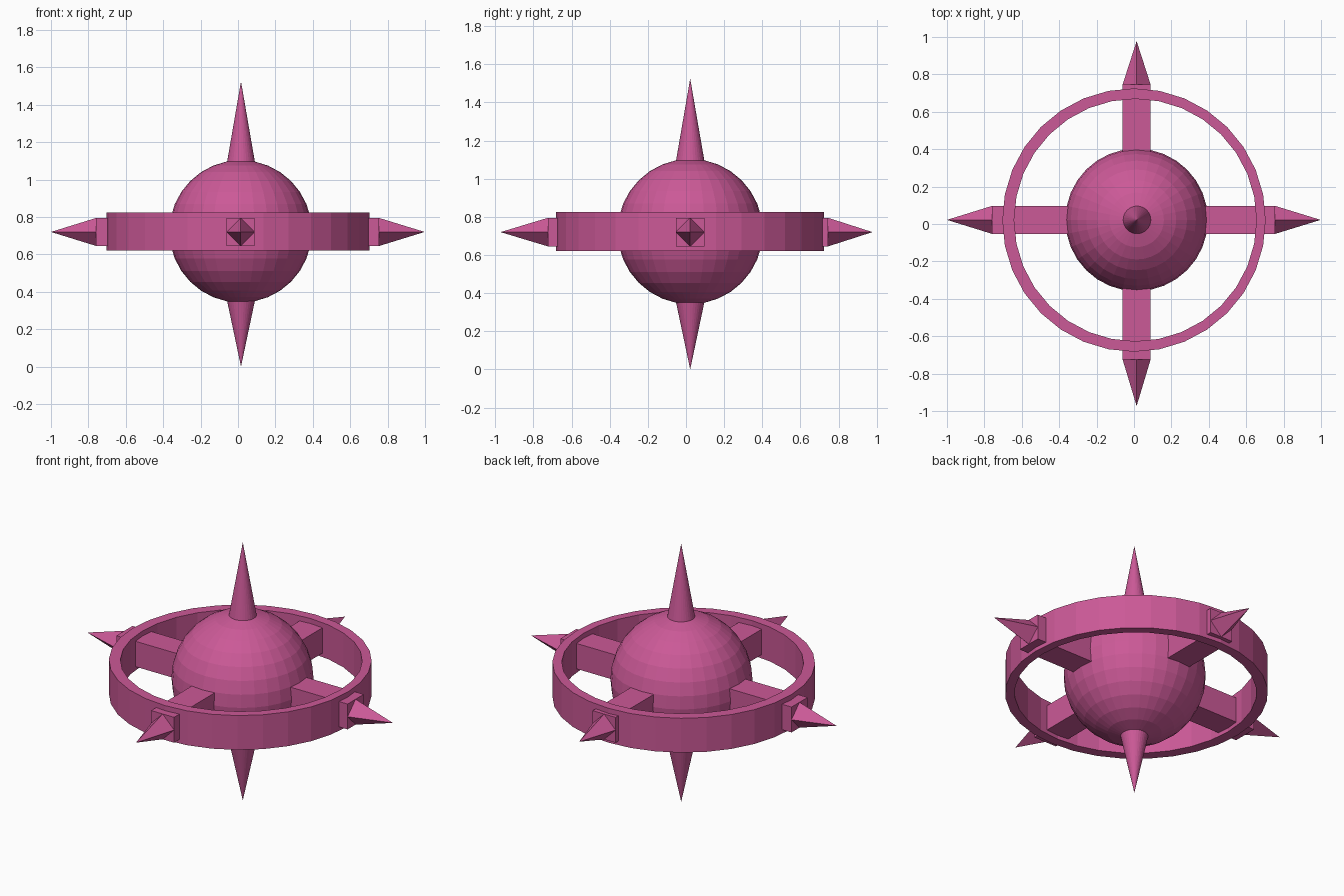
import bpy, bmesh, math
from mathutils import Matrix, Vector

if "Cube" in bpy.data.objects:
    bpy.data.objects.remove(bpy.data.objects["Cube"])

CX, CY, CZ = 0.014, 0.022, 0.723   # hub centre
SIDES = 32

mat = bpy.data.materials.new("pink")
mat.diffuse_color = (0.60, 0.10, 0.31, 1)
mat.use_nodes = True
mat.node_tree.nodes["Principled BSDF"].inputs["Base Color"].default_value = mat.diffuse_color


def add_object(name, bm, location=(0, 0, 0)):
    bmesh.ops.recalc_face_normals(bm, faces=bm.faces)
    mesh = bpy.data.meshes.new(name)
    bm.to_mesh(mesh)
    bm.free()
    mesh.materials.append(mat)
    obj = bpy.data.objects.new(name, mesh)
    obj.location = location
    bpy.context.collection.objects.link(obj)
    return obj


# Central ball
bm = bmesh.new()
bmesh.ops.create_uvsphere(bm, u_segments=32, v_segments=16, radius=0.381)
add_object("ball", bm, (CX, CY, CZ))

# Flat-faced band around the ball; the bore sits slightly off centre
bm = bmesh.new()
loops = []
for radius, x, z in ((0.704, 0.0, 0.622), (0.704, 0.0, 0.825),
                     (0.648, 0.007, 0.825), (0.648, 0.007, 0.622)):
    loops.append([bm.verts.new((x + radius * math.sin(2 * math.pi * i / SIDES),
                                0.021 + radius * math.cos(2 * math.pi * i / SIDES), z))
                  for i in range(SIDES)])
for k in range(4):
    a, b = loops[k], loops[(k + 1) % 4]
    for i in range(SIDES):
        j = (i + 1) % SIDES
        bm.faces.new((a[i], a[j], b[j], b[i]))
add_object("ring", bm)

# Vertical round spikes
for name, base, tip in (("top_spike", 1.085, 1.525), ("bottom_spike", 0.36, 0.0)):
    bm = bmesh.new()
    bmesh.ops.create_cone(bm, cap_ends=True, segments=32, radius1=0.076, radius2=0,
                          depth=abs(tip - base))
    if tip < base:
        bmesh.ops.rotate(bm, verts=bm.verts, matrix=Matrix.Rotation(math.pi, 3, 'X'))
    add_object(name, bm, (CX + 0.002, CY, (base + tip) / 2))


# Square spoke through the ring, ending in a four-sided spike ridged at the side middles
def spoke(name, angle, base, tip):
    h = 0.075
    start = 0.3
    bm = bmesh.new()
    bmesh.ops.create_cube(bm, size=1, matrix=Matrix.Translation(((base + start) / 2, 0, 0))
                          @ Matrix.Diagonal((base - start, 2 * h, 2 * h, 1)))
    rim = [bm.verts.new((base, y, z)) for y, z in ((h, 0), (0, h), (-h, 0), (0, -h))]
    point = bm.verts.new((tip, 0, 0))
    for i in range(4):
        bm.faces.new((rim[i], rim[(i + 1) % 4], point))
    bm.faces.new(rim[::-1])
    bmesh.ops.rotate(bm, verts=bm.verts, matrix=Matrix.Rotation(angle, 3, 'Z'))
    add_object(name, bm, (CX, CY, 0.72))


for name, angle, base, tip in (("right_spoke", 0, 0.74, 0.984),
                               ("back_spoke", math.pi / 2, 0.723, 0.956),
                               ("left_spoke", math.pi, 0.772, 1.014),
                               ("front_spoke", -math.pi / 2, 0.746, 0.995)):
    spoke(name, angle, base, tip)
